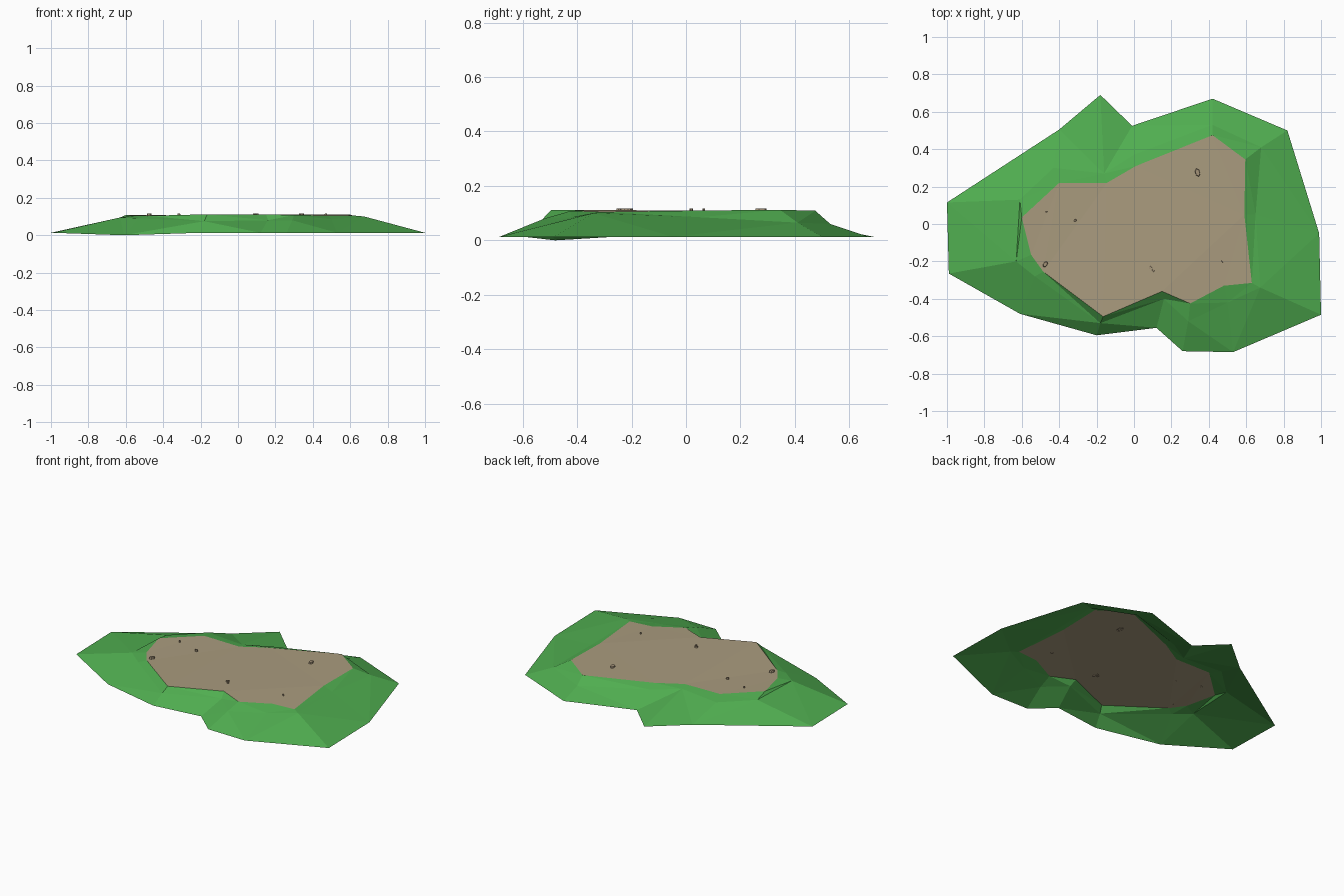
import bpy, bmesh, math, random

if "Cube" in bpy.data.objects:
    bpy.data.objects.remove(bpy.data.objects["Cube"])

random.seed(4)


def material(name, rgb):
    m = bpy.data.materials.new(name)
    m.diffuse_color = (*rgb, 1)
    m.use_nodes = True
    m.node_tree.nodes["Principled BSDF"].inputs["Base Color"].default_value = m.diffuse_color
    return m


grass = material("grass green", (0.08, 0.42, 0.08))
dirt = material("dirt tan", (0.40, 0.33, 0.21))
stone = material("pebble brown", (0.37, 0.29, 0.19))


def finish(bm, name, mat):
    mesh = bpy.data.meshes.new(name)
    bm.normal_update()
    bm.to_mesh(mesh)
    bm.free()
    mesh.materials.append(mat)
    obj = bpy.data.objects.new(name, mesh)
    bpy.context.collection.objects.link(obj)
    return obj


# Matching contours, clockwise from the left: foot, shoulder, plateau rim
foot = [(-1, .115), (-.40, .505), (-.18, .69), (-.01, .525), (.42, .67),
        (.82, .50), (.99, -.05), (1, -.485), (.53, -.685), (.26, -.68),
        (.12, -.555), (-.20, -.595), (-.61, -.48), (-.99, -.265)]
shoulder = [(-.61, .13, .09), (-.43, .30, .09), (-.16, .27, .095), (0, .37, .085),
            (.42, .53, .06), (.68, .41, .065), (.65, .05, .085), (.675, -.34, .10),
            (.50, -.42, .085), (.29, -.52, .08), (.16, -.40, .08),
            (-.18, -.53, .075), (-.53, -.28, .09), (-.63, -.20, .095)]
rim = [(-.60, .035), (-.40, .22), (-.145, .22), (.01, .31), (.42, .475),
       (.595, .345), (.59, .05), (.63, -.315), (.48, -.33), (.30, -.425),
       (.15, -.36), (-.165, -.495), (-.485, -.255), (-.55, -.165)]
rim = [(x, y, .108 + .004 * math.sin(5 * x - 4 * y)) for x, y in rim]
foot = [(x, y, 0 if i == 12 else .013) for i, (x, y) in enumerate(foot)]

# Grassy slope, open underneath
bm = bmesh.new()
rings = [[bm.verts.new(p) for p in ring] for ring in (foot, shoulder, rim)]
n = len(foot)
for low, high in zip(rings, rings[1:]):
    for i in range(n):
        j = (i + 1) % n
        bm.faces.new((low[j], low[i], high[i], high[j]))
bmesh.ops.triangulate(bm, faces=bm.faces[:])
finish(bm, "grass_slope", grass)

# Bare dirt plateau
bm = bmesh.new()
bm.faces.new([bm.verts.new(p) for p in reversed(rim)])
bmesh.ops.triangulate(bm, faces=bm.faces[:])
finish(bm, "dirt_plateau", dirt)


# Small flat pebbles set into the dirt
def pebble(x, y, rx, ry, turn):
    bm = bmesh.new()
    bottom, top = [], []
    for k in range(6):
        a = math.tau * k / 6
        r = random.uniform(.8, 1.1)
        px, py = rx * r * math.cos(a), ry * r * math.sin(a)
        c, s = math.cos(turn), math.sin(turn)
        dx, dy = px * c - py * s, px * s + py * c
        bottom.append(bm.verts.new((x + dx, y + dy, .104)))
        top.append(bm.verts.new((x + dx * .85, y + dy * .85, .117)))
    bm.faces.new(top)
    for k in range(6):
        j = (k + 1) % 6
        bm.faces.new((bottom[k], bottom[j], top[j], top[k]))
    finish(bm, "pebble", stone)


for spec in [(.34, .275, .028, .016, 1.9), (-.47, .065, .007, .005, 0),
             (-.315, .02, .009, .007, .4), (-.475, -.215, .018, .012, 1),
             (.088, -.232, .012, .008, .8), (.102, -.247, .010, .007, 2),
             (.47, -.20, .008, .004, 2.5)]:
    pebble(*spec)
